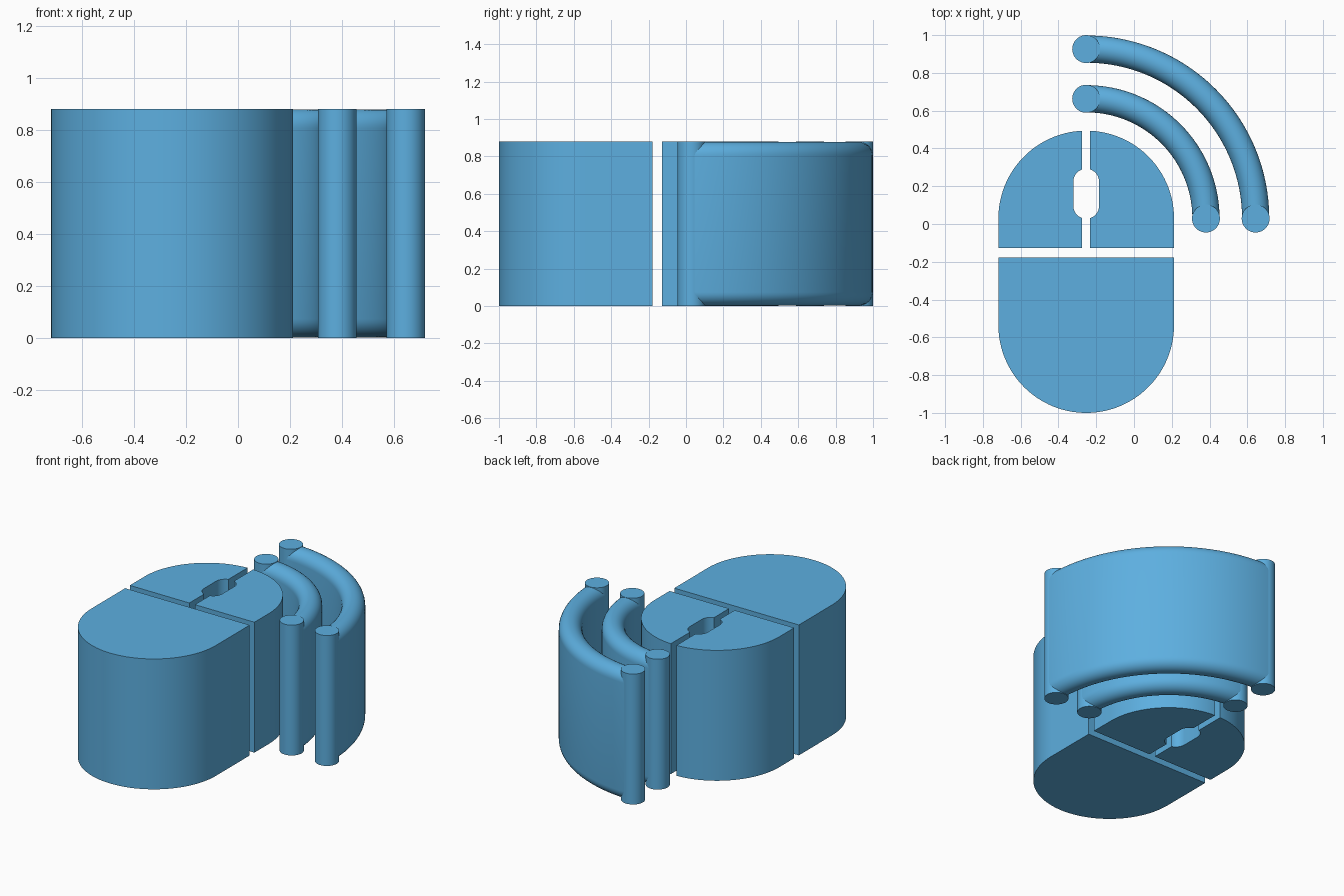
import bpy, bmesh
from math import sin, cos, pi, radians

if "Cube" in bpy.data.objects:
    bpy.data.objects.remove(bpy.data.objects["Cube"])

CX, CY = -0.253, 0.029      # shared centre of the rounded back and the waves
FRONT_Y = -0.535            # centre of the rounded front
BODY_R = 0.465
HEIGHT = 0.88
GAP = 0.021                 # half of the split between the buttons
SLOT_R = 0.068
TUBE_R = 0.074

blue = bpy.data.materials.new("sky_blue")
blue.use_nodes = True
COLOUR = (0.109, 0.429, 0.745, 1)
blue.diffuse_color = COLOUR
blue.node_tree.nodes["Principled BSDF"].inputs["Base Color"].default_value = COLOUR


def arc(x, y, r, start, end, steps):
    """Points on an arc, angles in degrees."""
    angles = [radians(start + (end - start) * i / steps) for i in range(steps + 1)]
    return [(x + r * cos(a), y + r * sin(a)) for a in angles]


def finish(name, bm):
    bmesh.ops.recalc_face_normals(bm, faces=bm.faces)
    mesh = bpy.data.meshes.new(name)
    bm.to_mesh(mesh)
    bm.free()
    mesh.materials.append(blue)
    obj = bpy.data.objects.new(name, mesh)
    bpy.context.collection.objects.link(obj)
    bpy.ops.object.select_all(action='DESELECT')
    obj.select_set(True)
    bpy.context.view_layer.objects.active = obj
    bpy.ops.object.shade_smooth_by_angle(angle=radians(35))
    return obj


def prism(name, outline):
    """Extrude a flat outline to the full height."""
    bm = bmesh.new()
    face = bm.faces.new([bm.verts.new((x, y, 0)) for x, y in outline])
    new = bmesh.ops.extrude_face_region(bm, geom=[face])["geom"]
    verts = [v for v in new if isinstance(v, bmesh.types.BMVert)]
    bmesh.ops.translate(bm, verts=verts, vec=(0, 0, HEIGHT))
    return finish(name, bm)


def wave_wall(name, radius):
    """Sweep an upright capsule section through a quarter turn."""
    section = (arc(0, HEIGHT - TUBE_R, TUBE_R - 0.002, 0, 180, 16)
               + arc(0, TUBE_R, TUBE_R - 0.002, 180, 360, 16))
    bm = bmesh.new()
    rings = []
    for ux, uy in arc(0, 0, 1, 0, 90, 48):
        rings.append([bm.verts.new((CX + (radius + d) * ux, CY + (radius + d) * uy, z))
                      for d, z in section])
    n = len(section)
    for a, b in zip(rings, rings[1:]):
        for i in range(n):
            j = (i + 1) % n
            bm.faces.new((a[i], a[j], b[j], b[i]))
    bm.faces.new(rings[0])
    bm.faces.new(rings[-1])
    return finish(name, bm)


# Palm rest: straight split edge, round front
prism("palm_rest", [(CX + BODY_R, -0.178), (CX - BODY_R, -0.178)]
      + arc(CX, FRONT_Y, BODY_R, 180, 360, 64))

# Two buttons, mirrored, each with half of the wheel slot
lo, hi = 0.096, 0.224
button = ([(GAP, -0.128), (BODY_R, -0.128)]
          + arc(0, CY, BODY_R, 0, 87.4, 32)
          + arc(0, hi, SLOT_R, 72, 0, 12)
          + arc(0, lo, SLOT_R, 0, -72, 12))
for name, side in (("left_button", 1), ("right_button", -1)):
    prism(name, [(CX + side * x, y) for x, y in button])

# Two signal waves: curved walls closed by upright posts
for label, radius in (("inner", 0.634), ("outer", 0.897)):
    wave_wall(label + "_wave", radius)
    for end, x, y in (("front", CX + radius, CY), ("back", CX, CY + radius)):
        prism(f"{label}_wave_{end}_post", arc(x, y, TUBE_R, 0, 350, 35))
